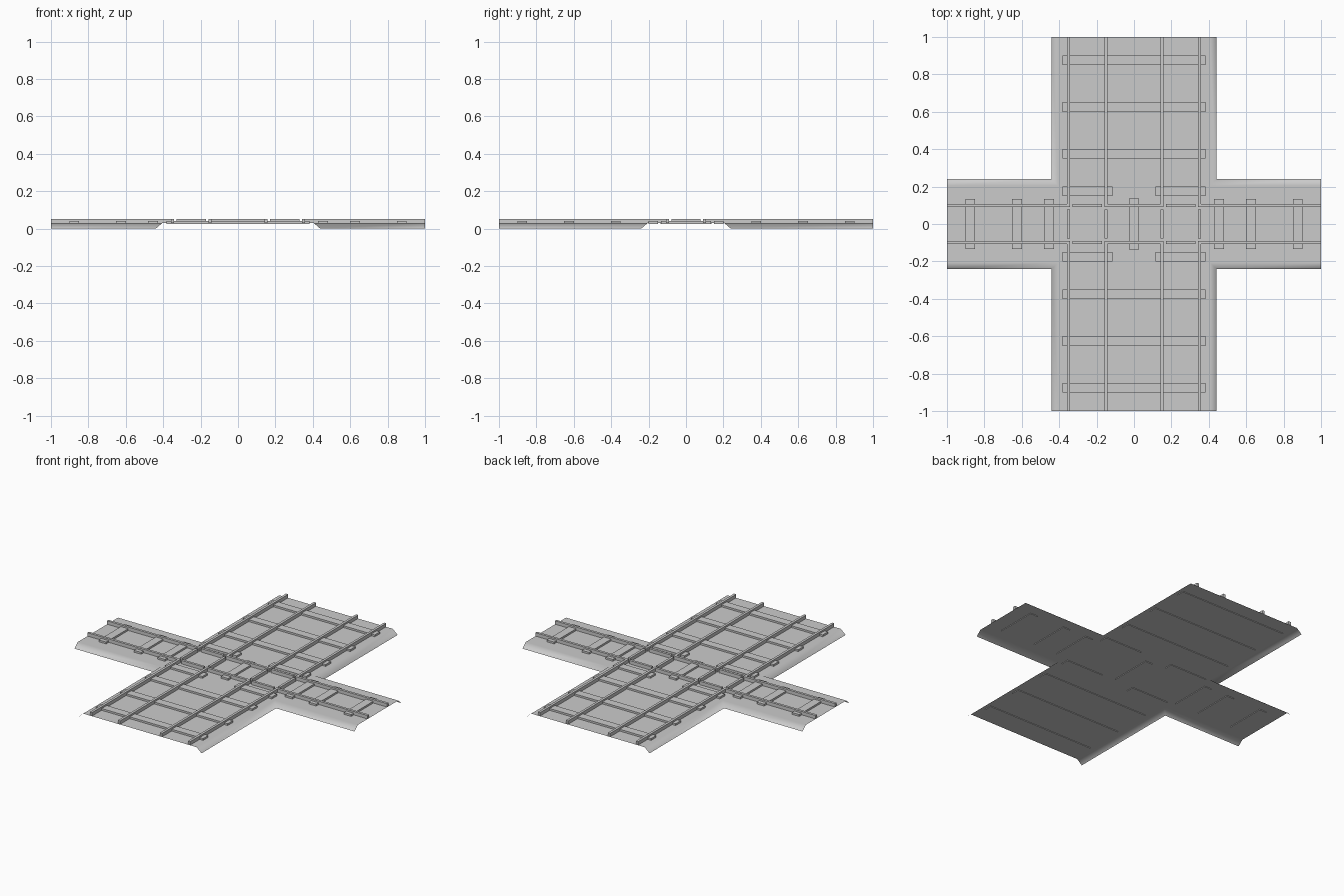
import bpy
import bmesh

cube = bpy.data.objects.get("Cube")
if cube:
    bpy.data.objects.remove(cube, do_unlink=True)

BED_Z, TIE_BOTTOM, TIE_TOP, RAIL_TOP = 0.03, 0.026, 0.042, 0.053
RAIL_W, TIE_W, GAP = 0.016, 0.052, 0.014
HALF = RAIL_W / 2

grey = bpy.data.materials.new("light_grey")
grey.use_nodes = True
colour = (0.6, 0.6, 0.6, 1)
grey.diffuse_color = colour
grey.node_tree.nodes["Principled BSDF"].inputs["Base Color"].default_value = colour


def finish(name, bm):
    mesh = bpy.data.meshes.new(name)
    bm.to_mesh(mesh)
    bm.free()
    mesh.materials.append(grey)
    obj = bpy.data.objects.new(name, mesh)
    bpy.context.collection.objects.link(obj)
    return obj


def box(name, x0, x1, y0, y1, z0, z1):
    bm = bmesh.new()
    bmesh.ops.create_cube(bm, size=1)
    for v in bm.verts:
        v.co.x = x1 if v.co.x > 0 else x0
        v.co.y = y1 if v.co.y > 0 else y0
        v.co.z = z1 if v.co.z > 0 else z0
    return finish(name, bm)


# Open ballast bed: a cross-shaped top with sloping long sides
def cross_outline(a, b):
    quarter = [(1, b), (a, b), (a, 1)]
    mirrored = [(-x, y) for x, y in reversed(quarter)]
    upper = quarter + mirrored
    return upper + [(-x, -y) for x, y in upper]


bm = bmesh.new()
top = [bm.verts.new((x, y, BED_Z)) for x, y in cross_outline(0.405, 0.205)]
foot = [bm.verts.new((x, y, 0)) for x, y in cross_outline(0.44, 0.24)]
bm.faces.new(top)
for i in range(12):
    j = (i + 1) % 12
    if i % 3 != 2:  # the four arm ends stay open
        bm.faces.new((foot[i], foot[j], top[j], top[i]))
for f in bm.faces:
    f.smooth = True
bed = finish("ballast_bed", bm)
weighted = bed.modifiers.new("weighted_normals", 'WEIGHTED_NORMAL')
weighted.weight = 100

# Ties across both tracks
def tie(name, x, y, half_x, half_y):
    box(name, x - half_x, x + half_x, y - half_y, y + half_y, TIE_BOTTOM, TIE_TOP)


for s in (-1, 1):
    for d in (0.375, 0.625, 0.875):
        tie("long_tie", 0, s * d, 0.382, TIE_W / 2)
    for t in (-1, 1):
        tie("short_tie", t * 0.248, s * 0.175, 0.134, TIE_W / 2)
    for d in (0.455, 0.625, 0.875):
        tie("cross_tie", s * d, 0, TIE_W / 2, 0.133)
tie("centre_tie", 0, 0, TIE_W / 2, 0.137)

# Cross rails, with a wheel gap inside each main track rail
spans = [(-1, -0.35 + HALF), (-0.35 + HALF + GAP, -0.15 - HALF - GAP),
         (-0.15 - HALF, 0.15 + HALF),
         (0.15 + HALF + GAP, 0.35 - HALF - GAP), (0.35 - HALF, 1)]
for y in (-0.1, 0.1):
    for x0, x1 in spans:
        box("cross_rail", x0, x1, y - HALF, y + HALF, BED_Z + 0.001, RAIL_TOP)

# Main rails, with a wheel gap inside each cross rail
inner = 0.1 - HALF - GAP
for x in (-0.35, -0.15, 0.15, 0.35):
    for y0, y1 in ((-1, -0.1 - HALF), (-inner, inner), (0.1 + HALF, 1)):
        box("main_rail", x - HALF, x + HALF, y0, y1, BED_Z + 0.001, RAIL_TOP)
